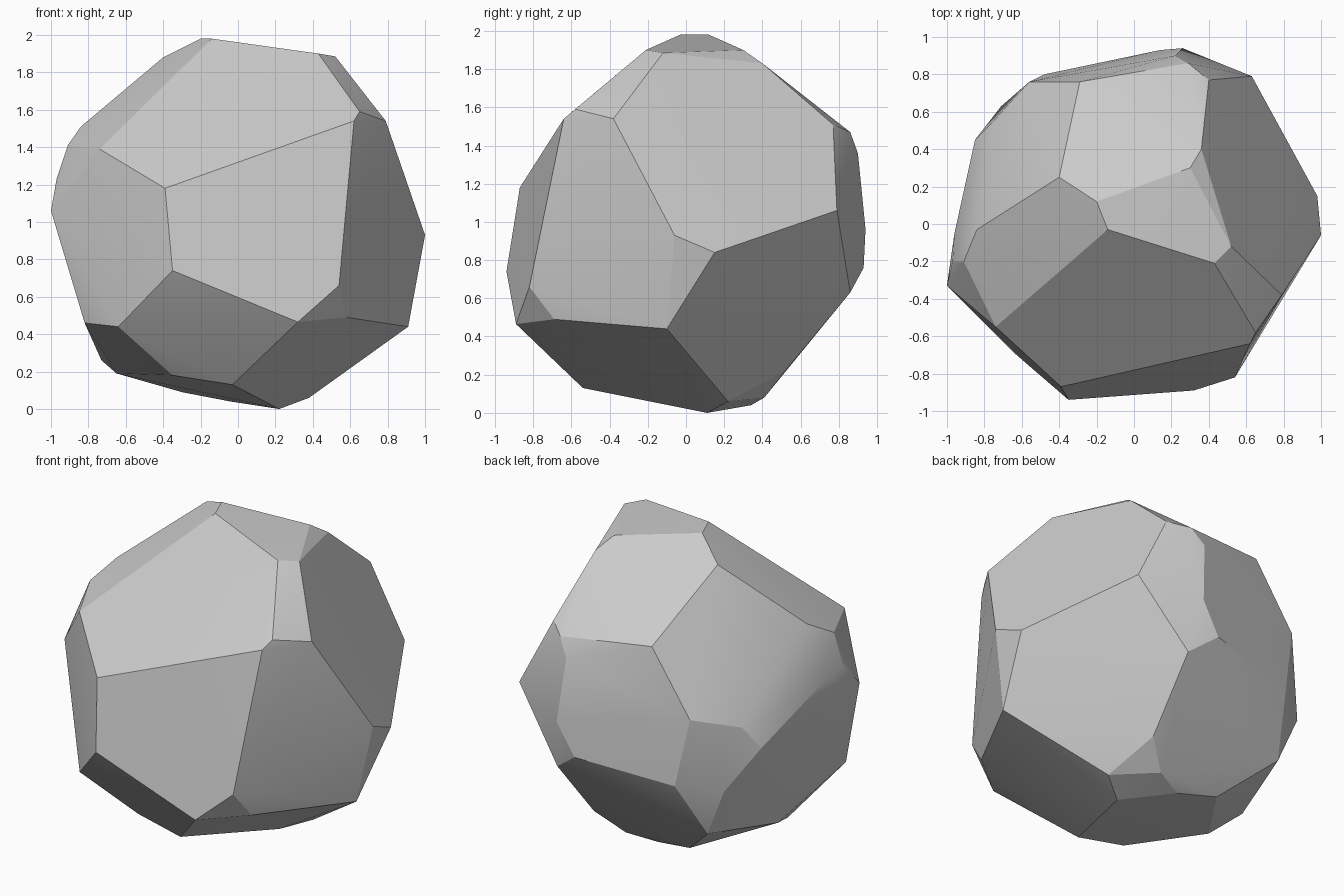
import bpy, bmesh, math

# Corner points of the faceted boulder, grouped by region
crown = [(-.14, -.03, 1.98), (-.20, .12, 1.98), (-.40, .25, 1.88), (.43, -.21, 1.90),
         (.52, -.12, 1.885), (.30, .30, 1.90), (.36, .40, 1.83)]
front = [(.62, -.64, 1.54), (.65, -.58, 1.59), (-.39, -.87, 1.18), (-.74, -.55, 1.39),
         (-.35, -.94, .74), (.32, -.89, .465), (.54, -.82, .66), (-.64, -.69, .44)]
right = [(.79, -.38, 1.54), (1, -.06, .93), (.98, .15, .84), (.91, -.10, .44),
         (.58, -.69, .49), (.63, .79, 1.06)]
left = [(-.84, -.03, 1.51), (-.91, -.20, 1.41), (-.97, -.20, 1.23), (-1, -.33, 1.06),
        (-.82, -.45, .46), (-.77, .53, 1.04), (-.85, .45, .90), (-.96, -.05, 1.18)]
back = [(.40, .77, 1.51), (.29, .86, 1.47), (.22, .90, 1.36), (-.29, .76, 1.52),
        (.26, .94, .96), (.14, .93, .76), (.31, .86, .63), (-.56, .76, 1.12),
        (-.48, .80, .69), (-.71, .63, .65), (-.58, .61, .34)]
base = [(.22, .11, 0), (.38, .22, .06), (.29, .52, .22), (.14, .41, .08),
        (-.04, .34, .04), (-.30, .39, .09), (-.73, .11, .26), (-.65, -.10, .19),
        (-.35, -.51, .18), (-.03, -.54, .13)]

# Wrap the corners in a convex shell
bm = bmesh.new()
for region in (crown, front, right, left, back, base):
    for co in region:
        bm.verts.new(co)
hull = bmesh.ops.convex_hull(bm, input=bm.verts[:])
loose = [v for v in bm.verts if not v.link_faces]
bmesh.ops.delete(bm, geom=loose, context='VERTS')
bmesh.ops.recalc_face_normals(bm, faces=bm.faces[:])

mesh = bpy.data.meshes.new("boulder")
bm.to_mesh(mesh)
bm.free()
boulder = bpy.data.objects.new("boulder", mesh)
bpy.context.collection.objects.link(boulder)

# Soft shading across nearly flat facets, crisp ridges elsewhere
bpy.context.view_layer.objects.active = boulder
boulder.select_set(True)
bpy.ops.object.shade_smooth_by_angle(angle=math.radians(18))
